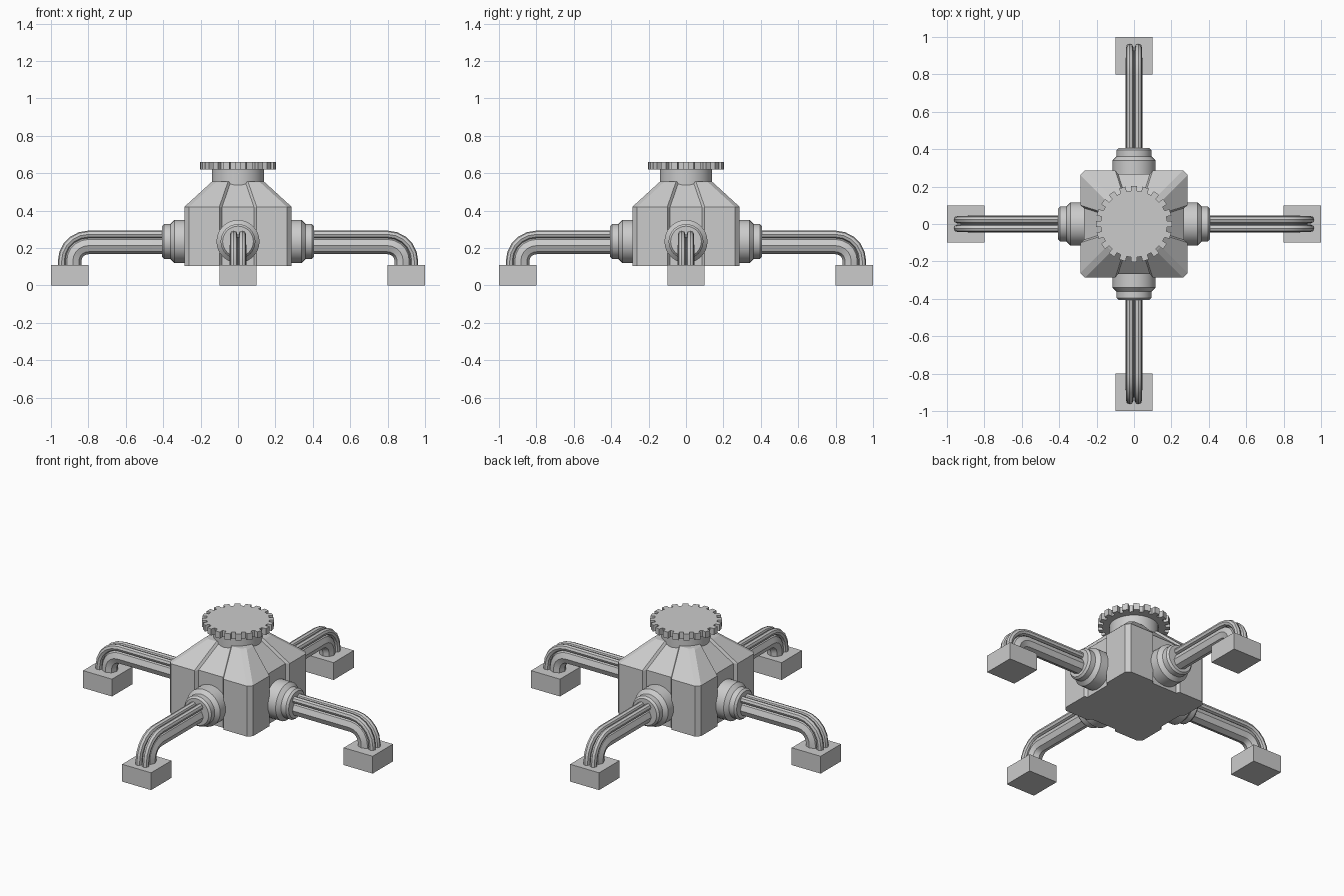
import bpy, bmesh
from math import sin, cos, pi, tau, radians

cube = bpy.data.objects.get("Cube")
if cube:
    bpy.data.objects.remove(cube, do_unlink=True)

SIDES = ("left", "back", "right", "front")
AXIS_Z = 0.235


def add_object(name, data, turn=0):
    obj = bpy.data.objects.new(name, data)
    obj.rotation_euler.z = turn
    bpy.context.collection.objects.link(obj)
    return obj


def activate(obj):
    bpy.ops.object.select_all(action='DESELECT')
    obj.select_set(True)
    bpy.context.view_layer.objects.active = obj


def smooth(obj, angle=30):
    activate(obj)
    bpy.ops.object.shade_smooth_by_angle(angle=radians(angle))


def loft(name, rings):
    """Closed mesh skinned over rings with equal point counts."""
    bm = bmesh.new()
    loops = [[bm.verts.new(p) for p in ring] for ring in rings]
    for a, b in zip(loops, loops[1:]):
        n = len(a)
        for i in range(n):
            j = (i + 1) % n
            bm.faces.new((a[i], a[j], b[j], b[i]))
    bm.faces.new(loops[0][::-1])
    bm.faces.new(loops[-1])
    bmesh.ops.recalc_face_normals(bm, faces=bm.faces)
    mesh = bpy.data.meshes.new(name)
    bm.to_mesh(mesh)
    bm.free()
    return mesh


def circle(r, n=32):
    return [(r * cos(tau * i / n), r * sin(tau * i / n)) for i in range(n)]


def body_ring(z, half, gap, depth=0.02, chamfer=0.025):
    """Chamfered square with a shallow channel in the middle of each side."""
    inner = gap - 0.015
    side = [(half, chamfer - half), (half, -gap), (half - depth, -inner),
            (half - depth, inner), (half, gap), (half, half - chamfer)]
    ring = []
    for k in range(4):
        c, s = cos(k * pi / 2), sin(k * pi / 2)
        ring += [(x * c - y * s, x * s + y * c, z) for x, y in side]
    return ring


# Housing with four corner blocks and recessed middle panels
add_object("housing", loft("housing", [
    body_ring(0.105, 0.287, 0.1), body_ring(0.42, 0.287, 0.1),
    body_ring(0.55, 0.145, 0.055), body_ring(0.556, 0.135, 0.052)]))

# Neck and toothed cap
neck = add_object("neck", loft("neck", [
    [(x, y, z) for x, y in circle(0.14)] for z in (0.5, 0.63)]))
smooth(neck)

TEETH = 20
outline = []
for t in range(TEETH):
    for offset, r in ((-0.3, 0.178), (-0.27, 0.205), (0.27, 0.205), (0.3, 0.178)):
        a = tau * (t + offset) / TEETH
        outline.append((r * cos(a), r * sin(a)))
add_object("toothed_cap", loft("toothed_cap", [
    [(x, y, z) for x, y in outline] for z in (0.62, 0.66)]))

# Shared collar and foot meshes, laid out along +x
collar_mesh = loft("collar", [
    [(x, y, AXIS_Z + z) for y, z in circle(r)]
    for x, r in ((0.25, 0.115), (0.34, 0.115), (0.362, 0.093),
                 (0.395, 0.093), (0.407, 0.082))])
foot_mesh = loft("foot", [
    [(0.8, -0.1, z), (1, -0.1, z), (1, 0.1, z), (0.8, 0.1, z)]
    for z in (0, 0.108)])


def pipe(name, bend, radius, y, turn):
    """Straight run out of the collar, then a quarter bend down into the foot."""
    cx, cz, steps = 0.8, 0.13, 5
    path = [(0.3, y, cz + bend)]
    for i in range(steps + 1):
        a = pi / 2 * i / steps
        path.append((cx + bend * sin(a), y, cz + bend * cos(a)))
    path.append((cx + bend, y, 0.09))
    curve = bpy.data.curves.new(name, 'CURVE')
    curve.dimensions = '3D'
    curve.bevel_depth = radius
    curve.bevel_resolution = 2
    curve.use_fill_caps = True
    spline = curve.splines.new('POLY')
    spline.points.add(len(path) - 1)
    for point, co in zip(spline.points, path):
        point.co = (*co, 1)
    obj = add_object(name, curve, turn)
    activate(obj)
    bpy.ops.object.convert(target='MESH')
    smooth(bpy.context.object, 35)


# Four identical arms
for k, side in enumerate(SIDES):
    turn = k * pi / 2
    smooth(add_object(side + "_collar", collar_mesh, turn), 25)
    add_object(side + "_foot", foot_mesh, turn)
    pipe(side + "_main_pipe", 0.083, 0.046, 0, turn)
    for label, y in (("a", -0.023), ("b", 0.023)):
        pipe(side + "_thin_pipe_" + label, 0.143, 0.02, y, turn)
